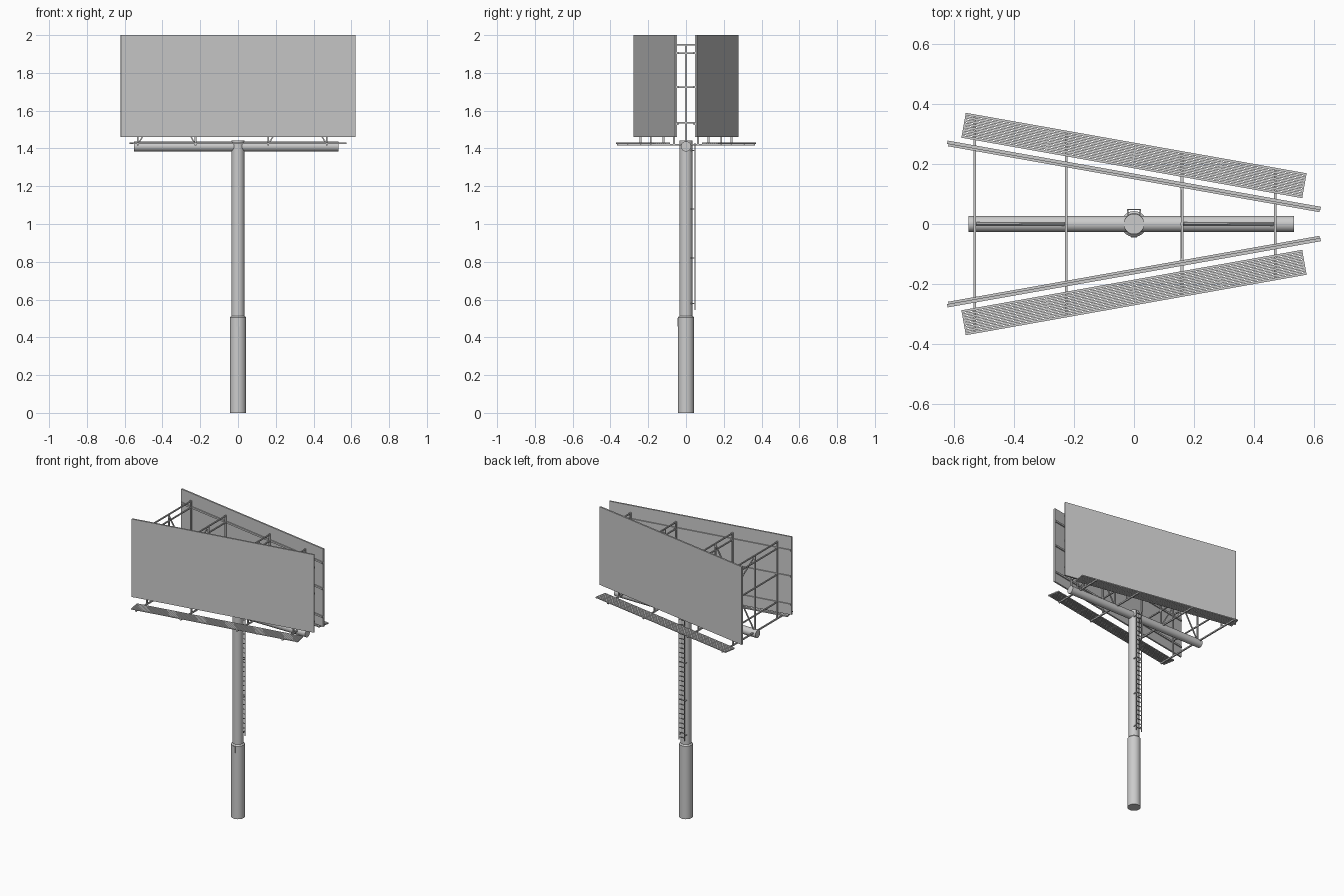
import bpy, bmesh, math
from mathutils import Vector, Matrix

if "Cube" in bpy.data.objects:
    bpy.data.objects.remove(bpy.data.objects["Cube"])

SLOPE = math.radians(10.06)
FRAMES = [-0.53, -0.225, 0.16, 0.47]
BASE, TOP = 1.42, 1.95


def finish(name, bm, smooth=False):
    bmesh.ops.recalc_face_normals(bm, faces=bm.faces)
    me = bpy.data.meshes.new(name)
    bm.to_mesh(me)
    bm.free()
    ob = bpy.data.objects.new(name, me)
    bpy.context.collection.objects.link(ob)
    if smooth:
        bpy.ops.object.select_all(action='DESELECT')
        ob.select_set(True)
        bpy.context.view_layer.objects.active = ob
        bpy.ops.object.shade_smooth_by_angle(angle=math.radians(40))
    return ob


def box(bm, center, size, yaw=0.0):
    m = Matrix.Translation(center) @ Matrix.Rotation(yaw, 4, 'Z') @ Matrix.Diagonal((*size, 1))
    bmesh.ops.create_cube(bm, size=1, matrix=m)


def bar(bm, a, b, w=0.009):
    # square bar between two points
    a, b = Vector(a), Vector(b)
    d = b - a
    rot = d.to_track_quat('Z', 'Y').to_matrix().to_4x4()
    m = Matrix.Translation((a + b) / 2) @ rot @ Matrix.Diagonal((w, w, d.length, 1))
    bmesh.ops.create_cube(bm, size=1, matrix=m)


def tube(bm, a, b, r, seg=32):
    a, b = Vector(a), Vector(b)
    d = b - a
    m = Matrix.Translation((a + b) / 2) @ d.to_track_quat('Z', 'Y').to_matrix().to_4x4()
    bmesh.ops.create_cone(bm, cap_ends=True, segments=seg, radius1=r, radius2=r,
                          depth=d.length, matrix=m)


def panel_y(x):
    # distance of a panel's centre plane from the middle
    return 0.162 - x * math.tan(SLOPE)


# Column: wide lower sleeve, slimmer upper pipe, horizontal beam
bm = bmesh.new()
tube(bm, (0, 0, 0), (0, 0, 0.505), 0.043)
bmesh.ops.create_cone(bm, cap_ends=True, segments=32, radius1=0.043, radius2=0.035,
                      depth=0.008, matrix=Matrix.Translation((0, 0, 0.509)))
finish("lower_column", bm, True)
bm = bmesh.new()
tube(bm, (0, 0, 0.5), (0, 0, 1.442), 0.034)
finish("upper_column", bm, True)
bm = bmesh.new()
tube(bm, (-0.55, 0, 1.411), (0.533, 0, 1.411), 0.027)
finish("main_beam", bm, True)
bm = bmesh.new()
box(bm, (0, -0.042, 0.48), (0.02, 0.006, 0.045))
finish("access_cover", bm)

# Ladder on the back of the column
bm = bmesh.new()
for s in (-1, 1):
    bar(bm, (s * 0.021, 0.048, 0.545), (s * 0.021, 0.048, 1.43), 0.005)
    for z in (0.58, 0.82, 1.08, 1.39):
        bar(bm, (s * 0.021, 0.048, z), (s * 0.021, 0.02, z), 0.005)
for i in range(27):
    z = 0.565 + i * 0.0325
    bar(bm, (-0.021, 0.048, z), (0.021, 0.048, z), 0.004)
finish("ladder", bm)

# Two angled display faces with stringers and catwalks
for s, side in ((-1, "front"), (1, "back")):
    yaw = -s * SLOPE
    bm = bmesh.new()
    box(bm, (0, s * 0.162, 1.73), (1.262, 0.011, 0.54), yaw)
    finish(side + "_panel", bm)

    bm = bmesh.new()
    for z in (1.53, 1.725, 1.905):
        box(bm, (0, s * 0.153, z), (1.255, 0.008, 0.012), yaw)
    finish(side + "_stringers", bm)

    bm = bmesh.new()
    across = Vector((math.sin(SLOPE), s * math.cos(SLOPE), 0))
    for i in range(8):
        c = Vector((0, s * 0.228, 1.428)) + across * (i - 3.5) * 0.0108
        box(bm, c, (1.152, 0.0085, 0.007), yaw)
    along = Vector((math.cos(SLOPE), -s * math.sin(SLOPE), 0))
    for t in (-0.573, -0.29, 0, 0.29, 0.573):
        c = Vector((0, s * 0.228, 1.426)) + along * t
        box(bm, c, (0.006, 0.084, 0.006), yaw)
    finish(side + "_catwalk", bm)

# Cross frames between the faces
for i, x in enumerate(FRAMES):
    bm = bmesh.new()
    y = panel_y(x) - 0.015
    reach = panel_y(x) + 0.108
    bar(bm, (x, -reach, BASE), (x, reach, BASE))
    for z in (1.535, 1.725, 1.905, TOP):
        bar(bm, (x, -y, z), (x, y, z), 0.008)
    for py in (-y, 0, y):
        bar(bm, (x, py, BASE), (x, py, TOP + 0.004))
    finish("cross_frame_%d" % (i + 1), bm)

# Crossed braces along the beam in the outer bays
bm = bmesh.new()
for a, b in ((FRAMES[0], FRAMES[1]), (FRAMES[2], FRAMES[3])):
    bar(bm, (a, 0.003, BASE), (b, 0.003, TOP), 0.007)
    bar(bm, (b, -0.003, BASE), (a, -0.003, TOP), 0.007)
finish("bay_braces", bm)
